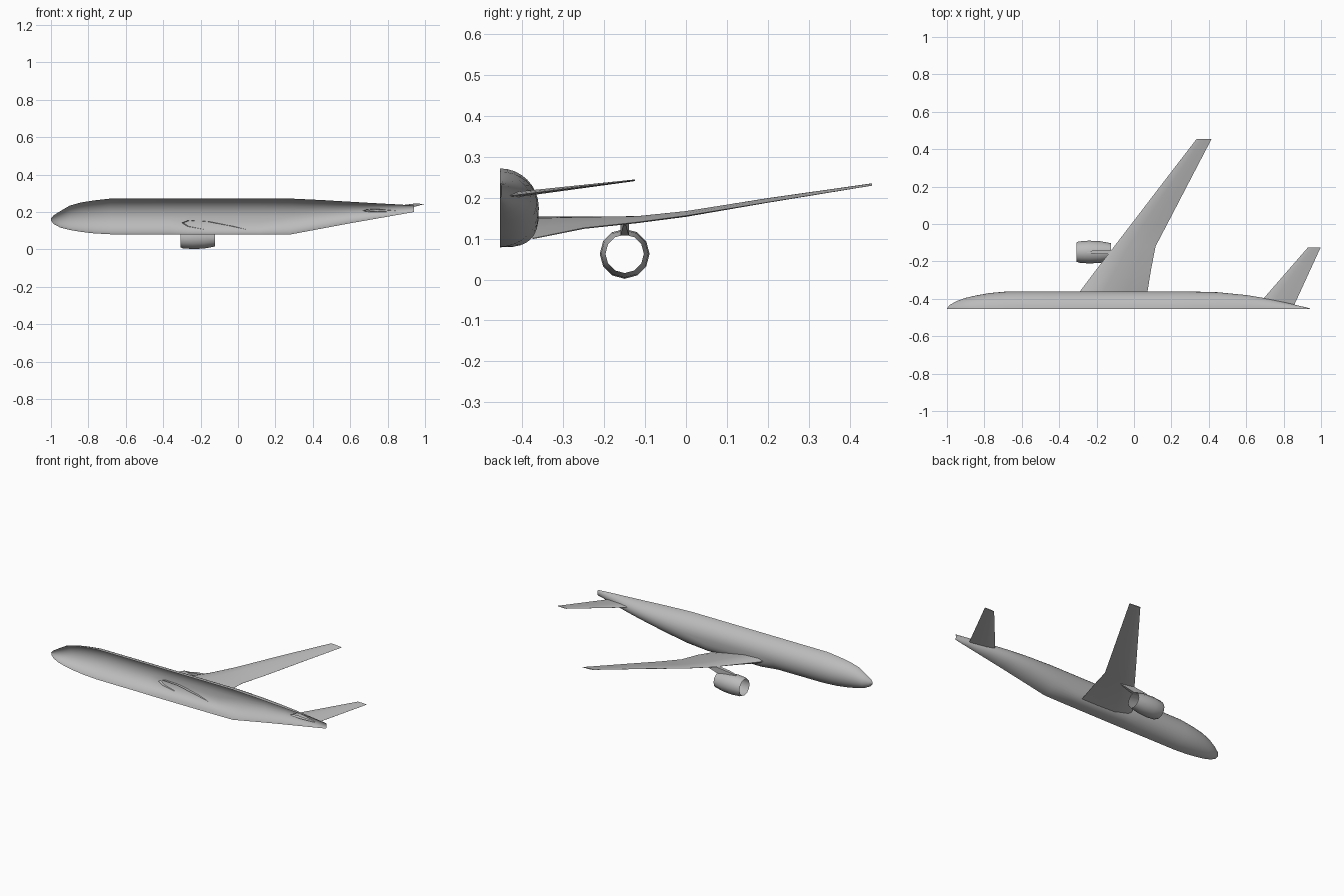
import bpy, bmesh, math

cube = bpy.data.objects.get("Cube")
if cube:
    bpy.data.objects.remove(cube)

grey = bpy.data.materials.new("light grey paint")
grey.use_nodes = True
colour = (0.5, 0.5, 0.5, 1)
grey.diffuse_color = colour
grey.node_tree.nodes["Principled BSDF"].inputs["Base Color"].default_value = colour

MID = -0.455  # plane on which the half aircraft is cut open


def loft(name, rings, closed=True, cap_first=False, cap_last=False, angle=30):
    """Skin a row of equal-length point rings."""
    bm = bmesh.new()
    rows = [[bm.verts.new(p) for p in ring] for ring in rings]
    n = len(rows[0])
    for a, b in zip(rows, rows[1:]):
        for i in range(n if closed else n - 1):
            j = (i + 1) % n
            bm.faces.new((a[i], a[j], b[j], b[i]))
    if cap_first:
        bm.faces.new(rows[0][::-1])
    if cap_last:
        bm.faces.new(rows[-1])
    if closed:
        bmesh.ops.recalc_face_normals(bm, faces=bm.faces[:])
    mesh = bpy.data.meshes.new(name)
    bm.to_mesh(mesh)
    bm.free()
    obj = bpy.data.objects.new(name, mesh)
    bpy.context.collection.objects.link(obj)
    mesh.materials.append(grey)
    bpy.ops.object.select_all(action='DESELECT')
    bpy.context.view_layer.objects.active = obj
    obj.select_set(True)
    bpy.ops.object.shade_smooth_by_angle(angle=math.radians(angle))
    return obj


def half_ring(x, bottom, top, width, power):
    """Half section of the body; a power above 2 squares off the belly."""
    mid, half = (top + bottom) / 2, (top - bottom) / 2
    ring = []
    for i in range(17):
        a = math.pi * (i / 16 - 0.5)
        e = 2 / power if a < 0 else 1
        s = math.copysign(abs(math.sin(a)) ** e, a)
        c = max(math.cos(a), 0) ** e
        ring.append((x, MID + width * c, mid + half * s))
    return ring


# Body shell: x, bottom, top, half width, belly power
stations = [
    (-1.0, 0.155, 0.165, 0.004, 2), (-0.985, 0.135, 0.183, 0.022, 2),
    (-0.95, 0.117, 0.205, 0.042, 2), (-0.9, 0.104, 0.234, 0.06, 2),
    (-0.84, 0.094, 0.251, 0.074, 2), (-0.77, 0.086, 0.262, 0.086, 2),
    (-0.68, 0.081, 0.272, 0.094, 2), (-0.36, 0.08, 0.272, 0.095, 2),
    (-0.26, 0.079, 0.272, 0.095, 3), (0.12, 0.079, 0.272, 0.095, 3),
    (0.28, 0.08, 0.272, 0.095, 2), (0.45, 0.112, 0.264, 0.09, 2),
    (0.6, 0.14, 0.255, 0.075, 2), (0.72, 0.161, 0.248, 0.055, 2),
    (0.85, 0.184, 0.241, 0.026, 2), (0.94, 0.2, 0.235, 0.004, 2),
]
loft("fuselage_half", [half_ring(*s) for s in stations], closed=False)


def blade(name, sections):
    """Wing from sections: y, leading x, trailing x, leading z, trailing z, thickness."""
    outline = [(0, 0), (0.08, 0.35), (0.35, 0.5), (0.7, 0.28), (1, 0.02),
               (1, -0.02), (0.7, -0.28), (0.35, -0.5), (0.08, -0.35)]
    rings = [[(x0 + (x1 - x0) * u, y, z0 + (z1 - z0) * u + t * v)
              for u, v in outline] for y, x0, x1, z0, z1, t in sections]
    return loft(name, rings, cap_last=True, angle=40)


blade("left_wing", [
    (-0.375, -0.3, 0.07, 0.142, 0.1, 0.045),
    (-0.25, -0.206, 0.09, 0.146, 0.126, 0.028),
    (-0.12, -0.106, 0.115, 0.15, 0.14, 0.017),
    (0.0, -0.014, 0.178, 0.163, 0.156, 0.014),
    (0.2, 0.139, 0.282, 0.196, 0.189, 0.011),
    (0.455, 0.335, 0.415, 0.234, 0.23, 0.005),
])
blade("left_tailplane", [
    (-0.43, 0.665, 0.858, 0.207, 0.205, 0.014),
    (-0.125, 0.93, 0.998, 0.243, 0.243, 0.004),
])

# Open engine duct
ENGINE_Y, ENGINE_Z = -0.15, 0.063
duct = [(-0.308, 0.051), (-0.295, 0.057), (-0.24, 0.061), (-0.18, 0.058), (-0.122, 0.047)]
loft("engine_duct", [[(x, ENGINE_Y + r * math.cos(i * math.tau / 12),
                       ENGINE_Z + r * math.sin(i * math.tau / 12))
                      for i in range(12)] for x, r in duct], angle=35)

# Pylon joining duct and wing: x, bottom, top, half width
pylon = [(-0.25, 0.118, 0.126, 0.004), (-0.2, 0.115, 0.136, 0.01),
         (-0.12, 0.108, 0.145, 0.01), (-0.02, 0.134, 0.142, 0.003)]
loft("engine_pylon", [[(x, ENGINE_Y - w, lo), (x, ENGINE_Y + w, lo),
                       (x, ENGINE_Y + w, hi), (x, ENGINE_Y - w, hi)]
                      for x, lo, hi, w in pylon], cap_first=True, cap_last=True)
